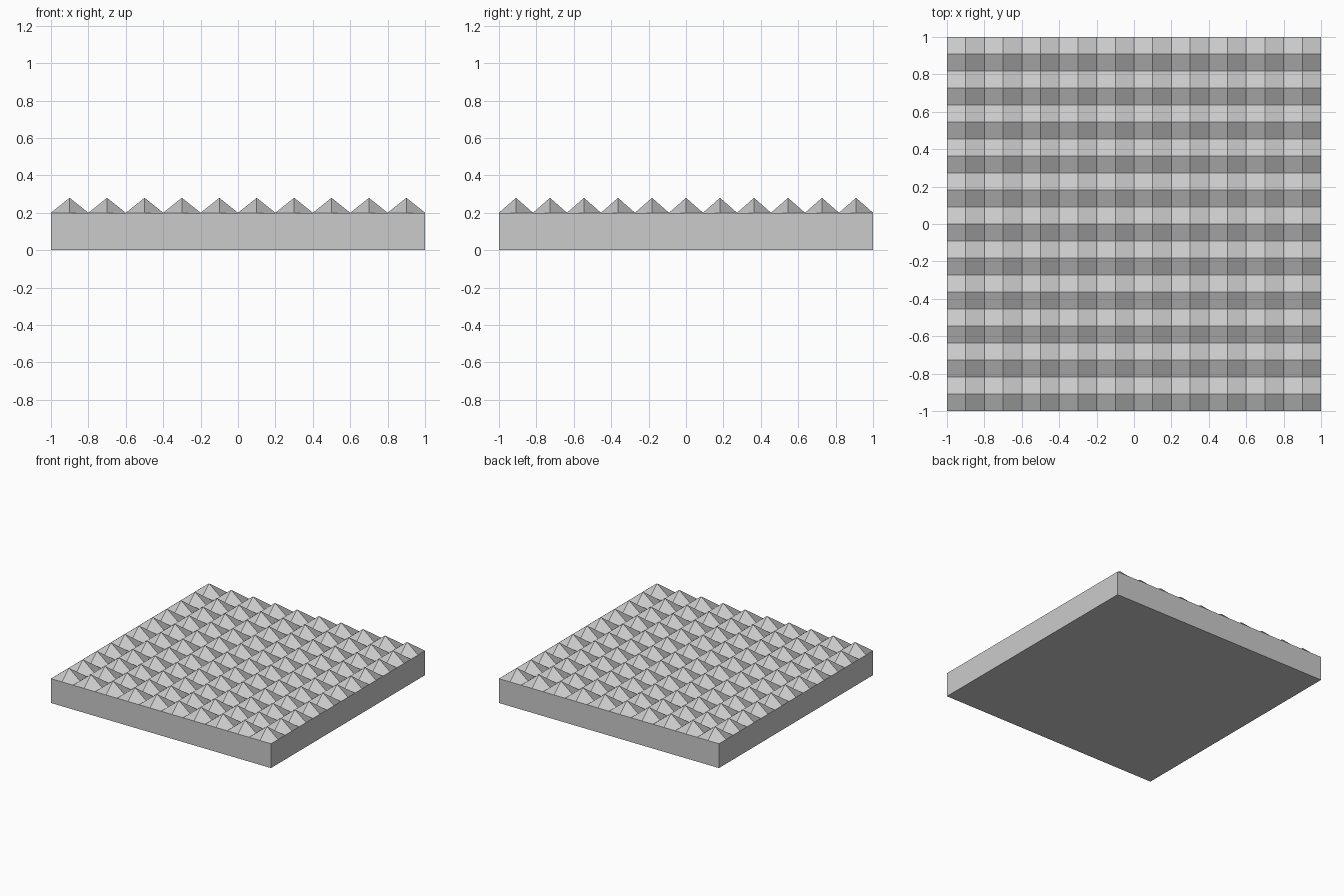
import bpy
import bmesh

if "Cube" in bpy.data.objects:
    bpy.data.objects.remove(bpy.data.objects["Cube"])

NX, NY = 20, 22          # grid cells: 10 x 11 studs, two cells each way
BASE, PEAK = 0.2, 0.28

bm = bmesh.new()

# Studded top: every vertex with odd row and odd column is raised to a peak
rows = [[bm.verts.new((-1 + 2 * i / NX, -1 + 2 * j / NY,
                       PEAK if i % 2 and j % 2 else BASE))
         for i in range(NX + 1)] for j in range(NY + 1)]
for j in range(NY):
    for i in range(NX):
        bm.faces.new((rows[j][i], rows[j][i + 1],
                      rows[j + 1][i + 1], rows[j + 1][i]))

# Side walls and underside: drop the rim to the floor and close it
rim = [e for e in bm.edges if e.is_boundary]
walls = bmesh.ops.extrude_edge_only(bm, edges=rim)["geom"]
for v in walls:
    if isinstance(v, bmesh.types.BMVert):
        v.co.z = 0
bmesh.ops.holes_fill(bm, edges=[e for e in bm.edges if e.is_boundary], sides=0)
bmesh.ops.recalc_face_normals(bm, faces=bm.faces)

mesh = bpy.data.meshes.new("studded_plate")
bm.to_mesh(mesh)
bm.free()
bpy.context.collection.objects.link(bpy.data.objects.new("studded_plate", mesh))
